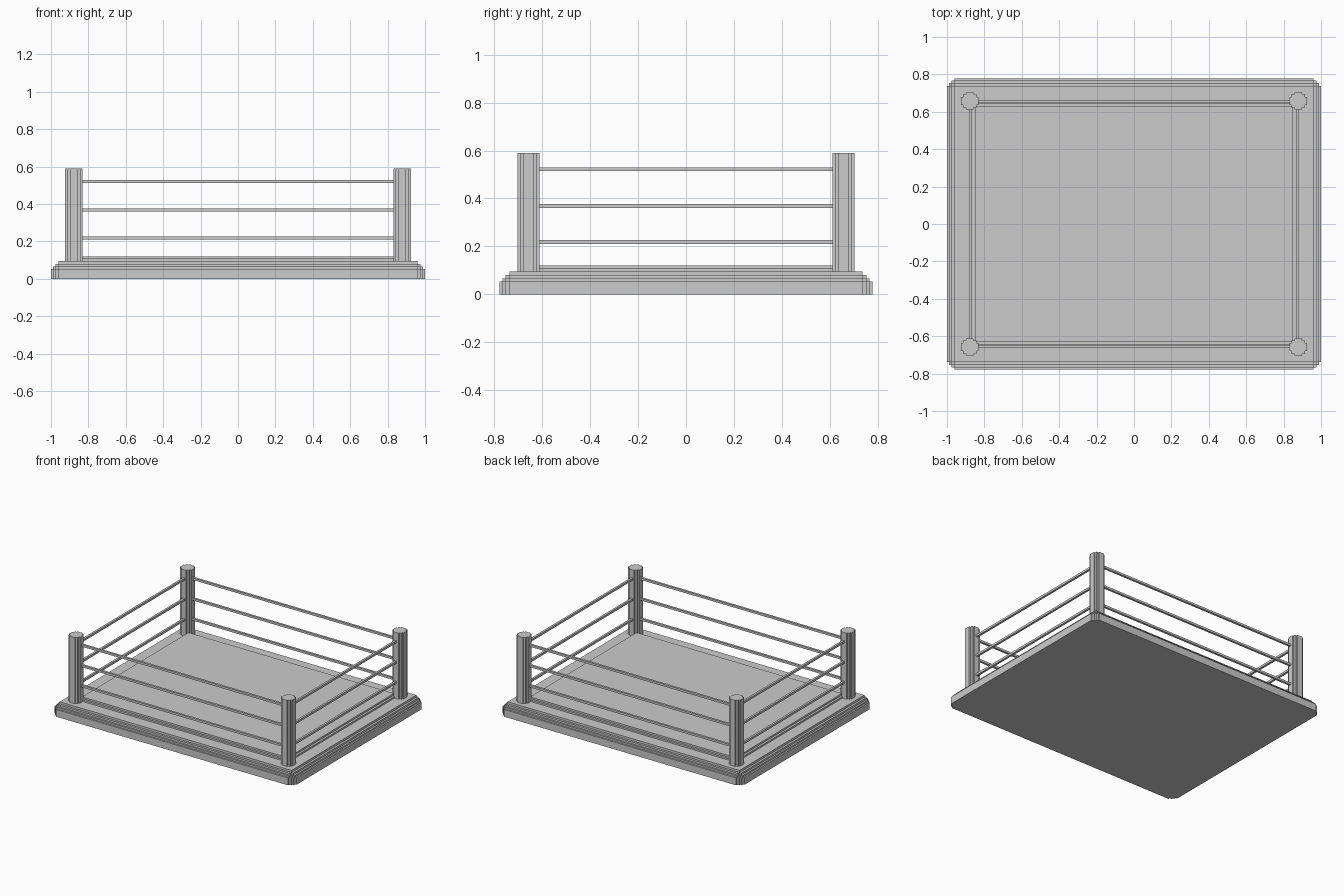
import bpy, bmesh

if "Cube" in bpy.data.objects:
    bpy.data.objects.remove(bpy.data.objects["Cube"])

POST_X, POST_Y = 0.878, 0.658


def prism_layers(name, layers):
    """Stack of extruded outlines; each layer is (quarter_points, z0, z1).
    Quarter points run from the +x side to the +y side and are mirrored."""
    bm = bmesh.new()
    for quarter, z0, z1 in layers:
        q = list(quarter)
        outline = (q + [(-x, y) for x, y in reversed(q)]
                   + [(-x, -y) for x, y in q]
                   + [(x, -y) for x, y in reversed(q)])
        face = bm.faces.new([bm.verts.new((x, y, z0)) for x, y in outline])
        ext = bmesh.ops.extrude_face_region(bm, geom=[face], use_keep_orig=True)
        top = [v for v in ext["geom"] if isinstance(v, bmesh.types.BMVert)]
        bmesh.ops.translate(bm, verts=top, vec=(0, 0, z1 - z0))
    bmesh.ops.recalc_face_normals(bm, faces=bm.faces)
    mesh = bpy.data.meshes.new(name)
    bm.to_mesh(mesh)
    bm.free()
    obj = bpy.data.objects.new(name, mesh)
    bpy.context.collection.objects.link(obj)
    return obj


def stepped_corner(hx, hy, insets, k):
    """Staircase corner for layer k of a stepped, rounded slab."""
    n = len(insets) - 1
    pts = []
    for i in range(k, n + 1):
        j = n + k - i
        pts.append((hx - insets[i], hy - insets[j]))
        if i < n:
            pts.append((hx - insets[i + 1], hy - insets[j]))
    return pts


def stepped_slab(name, hx, hy, insets, heights):
    return prism_layers(name, [
        (stepped_corner(hx, hy, insets, k), heights[k], heights[k + 1])
        for k in range(len(insets))])


def box(name, centre, size):
    x, y = size[0] / 2, size[1] / 2
    obj = prism_layers(name, [([(x, y)], -size[2] / 2, size[2] / 2)])
    obj.location = centre
    return obj


# Platform and raised mat
stepped_slab("platform", 1.0, 0.778, [0, 0.012, 0.025, 0.041],
             [0, 0.054, 0.066, 0.08, 0.096])
stepped_slab("mat", 0.866, 0.645, [0, 0.016], [0.096, 0.108, 0.121])

# Corner posts with a stepped round section
section = [(0.046, 0.021), (0.036, 0.021), (0.036, 0.036),
           (0.021, 0.036), (0.021, 0.046)]
for sx in (-1, 1):
    for sy in (-1, 1):
        post = prism_layers("corner_post", [(section, 0.096, 0.59)])
        post.location = (sx * POST_X, sy * POST_Y, 0)

# Three square ropes on each side
T = 0.016
for z in (0.218, 0.369, 0.522):
    for s in (-1, 1):
        box("long_rope", (0, s * 0.654, z), (2 * POST_X - 0.06, T, T))
        box("short_rope", (s * 0.875, 0, z), (T, 2 * POST_Y - 0.06, T))
